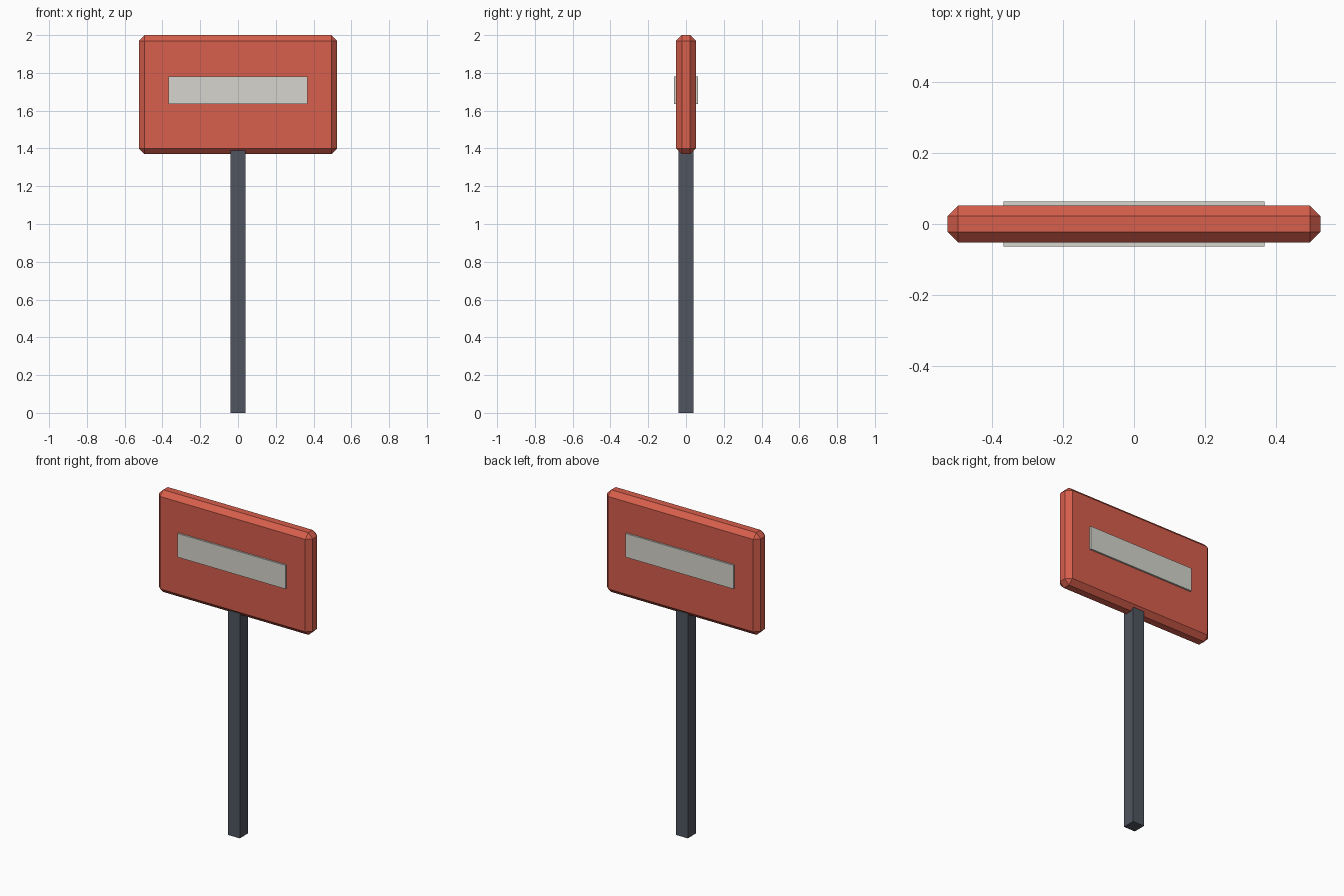
import bpy

if "Cube" in bpy.data.objects:
    bpy.data.objects.remove(bpy.data.objects["Cube"])


def make_material(name, rgb):
    mat = bpy.data.materials.new(name)
    mat.diffuse_color = (*rgb, 1.0)
    mat.use_nodes = True
    mat.node_tree.nodes["Principled BSDF"].inputs["Base Color"].default_value = mat.diffuse_color
    return mat


def make_box(name, size, center, mat, bevel=0.0):
    bpy.ops.mesh.primitive_cube_add(size=1, location=center)
    obj = bpy.context.object
    obj.name = name
    obj.scale = size
    bpy.ops.object.transform_apply(location=False, rotation=False, scale=True)
    obj.data.materials.append(mat)
    if bevel:
        mod = obj.modifiers.new("chamfer", 'BEVEL')
        mod.width = bevel
        mod.segments = 1
        mod.limit_method = 'NONE'
    return obj


red = make_material("sign_red", (0.68, 0.113, 0.073))
pale = make_material("pale_grey", (0.67, 0.665, 0.61))
slate = make_material("slate_grey", (0.078, 0.091, 0.117))

# Square post, ending just inside the board
make_box("post", (0.08, 0.08, 1.39), (0, 0, 0.695), slate)

# Chamfered sign board
make_box("board", (1.05, 0.104, 0.63), (0, 0, 1.685), red, bevel=0.03)

# Raised bar on the front and back
for side, name in ((-1, "front_bar"), (1, "back_bar")):
    make_box(name, (0.736, 0.018, 0.146), (0, side * 0.054, 1.707), pale)
